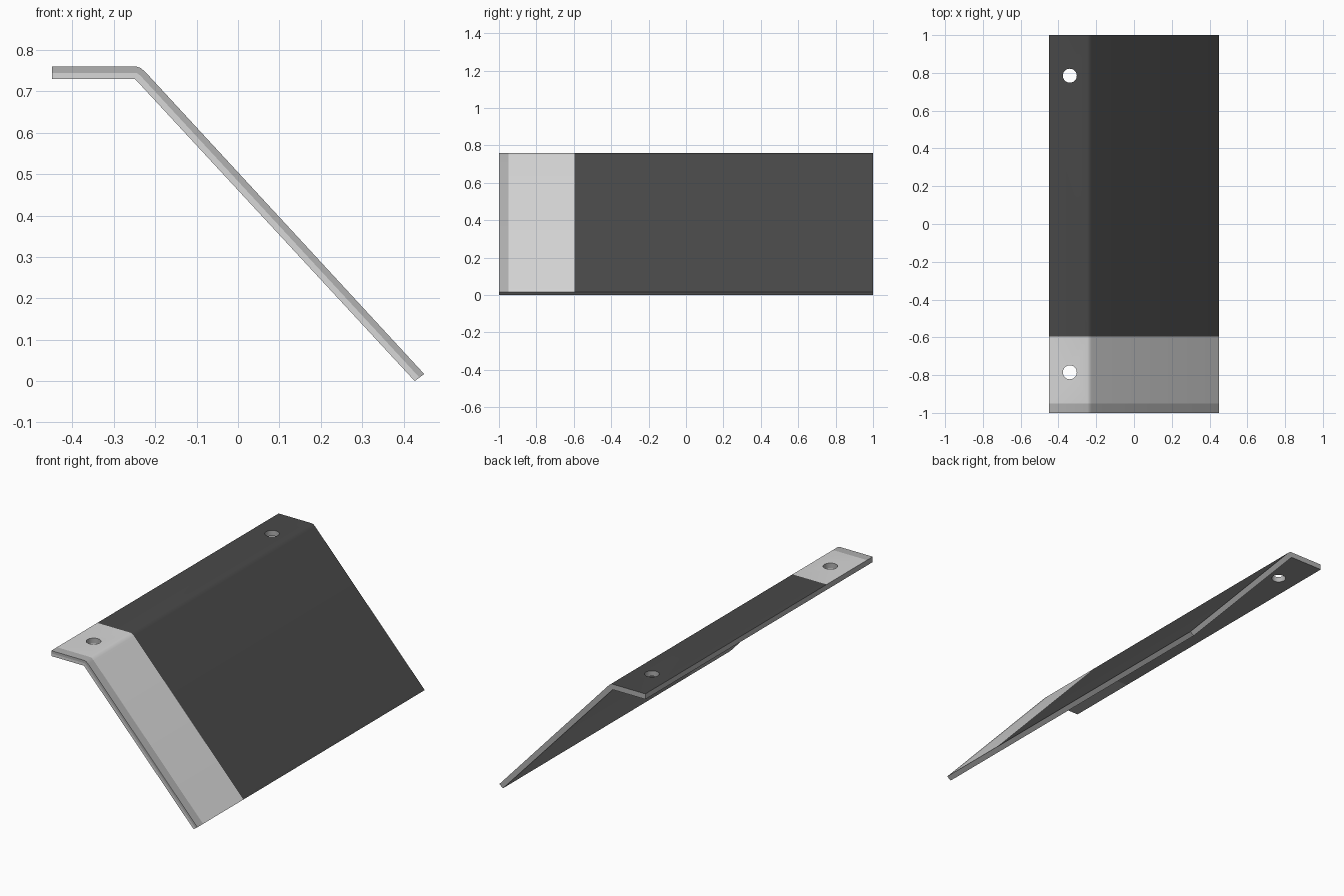
import bpy, bmesh, math

if "Cube" in bpy.data.objects:
    bpy.data.objects.remove(bpy.data.objects["Cube"])

# Materials
def mat(name, v):
    m = bpy.data.materials.new(name)
    m.diffuse_color = (v, v, v, 1)
    m.use_nodes = True
    m.node_tree.nodes["Principled BSDF"].inputs["Base Color"].default_value = m.diffuse_color
    return m

mats = [mat("dark_coating", 0.066), mat("light_metal", 0.68),
        mat("worn_edge_band", 0.44), mat("underside_grey", 0.30)]
DARK, LIGHT, BAND, UNDER = range(4)

# Bent sheet: matching outer and inner (x, z) points along the profile
outer = [(-0.45, 0.76), (-0.246, 0.76), (-0.236, 0.757), (-0.224, 0.747), (0.45, 0.017)]
inner = [(-0.45, 0.73), (-0.252, 0.73), (-0.249, 0.7295), (-0.246, 0.727), (0.427, 0.0)]
ys = [-1.0, -0.95, -0.595, 1.0]

bm = bmesh.new()
V = {}
for i, (o, n) in enumerate(zip(outer, inner)):
    for k in range(3):                      # inner, middle, outer layer
        t = k / 2
        for j, y in enumerate(ys):
            V[i, k, j] = bm.verts.new((n[0] + (o[0] - n[0]) * t, y,
                                       n[1] + (o[1] - n[1]) * t))

def face(keys, m):
    bm.faces.new([V[k] for k in keys]).material_index = m

N, J = len(outer), len(ys)
for j in range(J - 1):
    for i in range(N - 1):
        for k, m in ((2, (BAND, LIGHT, DARK)[j]), (0, (BAND, BAND, UNDER)[j])):
            face([(i, k, j), (i + 1, k, j), (i + 1, k, j + 1), (i, k, j + 1)], m)
    for i in (0, N - 1):                    # long edges
        for k in range(2):
            face([(i, k, j), (i, k + 1, j), (i, k + 1, j + 1), (i, k, j + 1)], BAND)
for i in range(N - 1):                      # front and back ends
    for k in range(2):
        for j, m in ((0, (LIGHT, BAND)[k]), (J - 1, BAND)):
            face([(i, k, j), (i + 1, k, j), (i + 1, k + 1, j), (i, k + 1, j)], m)
bmesh.ops.recalc_face_normals(bm, faces=bm.faces)

me = bpy.data.meshes.new("bent_plate")
bm.to_mesh(me)
bm.free()
plate = bpy.data.objects.new("bent_plate", me)
bpy.context.collection.objects.link(plate)
for m in mats:
    me.materials.append(m)

# Bolt holes through the flange
for y in (-0.785, 0.785):
    bpy.ops.mesh.primitive_cylinder_add(vertices=32, radius=0.037, depth=0.2,
                                        location=(-0.34, y, 0.745))
    cutter = bpy.context.object
    cutter.name = "hole_cutter"
    cutter.hide_render = True
    for m in mats:
        cutter.data.materials.append(m)
    for p in cutter.data.polygons:
        p.material_index = BAND
    mod = plate.modifiers.new("hole", 'BOOLEAN')
    mod.operation = 'DIFFERENCE'
    mod.solver = 'EXACT'
    mod.object = cutter
    bpy.context.view_layer.objects.active = plate
    bpy.ops.object.modifier_apply(modifier=mod.name)
    bpy.data.objects.remove(cutter)

# Smooth bend and hole walls, sharp edges elsewhere
bpy.ops.object.select_all(action='DESELECT')
plate.select_set(True)
bpy.context.view_layer.objects.active = plate
bpy.ops.object.shade_smooth_by_angle(angle=math.radians(30))
